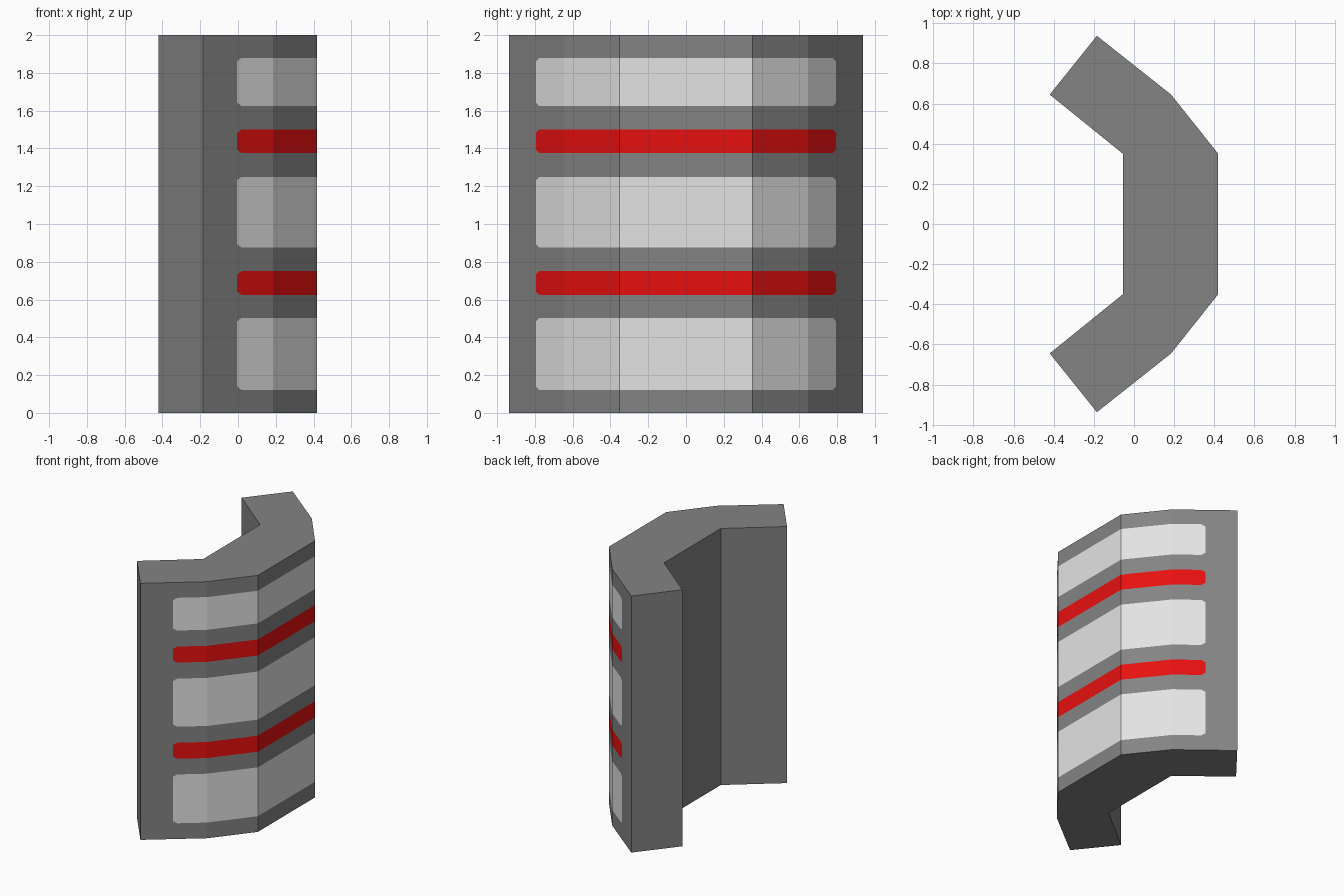
import bpy, bmesh
from mathutils import Vector

if "Cube" in bpy.data.objects:
    bpy.data.objects.remove(bpy.data.objects["Cube"])

HEIGHT, END, CHAMFER = 2.0, 0.795, 0.018
# painted bands: bottom, top, material slot
BANDS = [(0.122, 0.503, 1), (0.625, 0.75, 2), (0.875, 1.25, 1),
         (1.375, 1.5, 2), (1.625, 1.88, 1)]


def material(name, rgb):
    m = bpy.data.materials.new(name)
    m.diffuse_color = (*rgb, 1)
    m.use_nodes = True
    m.node_tree.nodes["Principled BSDF"].inputs["Base Color"].default_value = m.diffuse_color
    return m


# angled wall plan, mirrored across y
half = [(-0.055, 0.35), (-0.42, 0.645), (-0.185, 0.938), (0.185, 0.645), (0.418, 0.352)]
plan = half + [(x, -y) for x, y in reversed(half)]
bm = bmesh.new()
base = bm.faces.new([bm.verts.new((x, y, 0)) for x, y in plan])
ext = bmesh.ops.extrude_face_region(bm, geom=[base])
bmesh.ops.translate(bm, vec=(0, 0, HEIGHT),
                    verts=[v for v in ext["geom"] if isinstance(v, bmesh.types.BMVert)])
bmesh.ops.recalc_face_normals(bm, faces=bm.faces)


def outer(f):
    return f.normal.x > 0.3


def cut(point, normal, test=lambda f: True):
    faces = [f for f in bm.faces if outer(f) and test(f)]
    edges = {e for f in faces for e in f.edges}
    verts = {v for f in faces for v in f.verts}
    bmesh.ops.bisect_plane(bm, geom=faces + list(edges) + list(verts), dist=1e-5,
                           plane_co=Vector(point), plane_no=Vector(normal))
    bm.normal_update()


# panel outlines cut into the outer faces
for s in (-1, 1):
    cut((0, s * END, 0), (0, 1, 0))
for lo, hi, _ in BANDS:
    for z in (lo, hi):
        cut((0, 0, z), (0, 0, 1))

# clipped panel corners
for lo, hi, _ in BANDS:
    for s in (-1, 1):
        for z, t in ((lo, -1), (hi, 1)):
            cut((0, s * (END - CHAMFER), z), (0, s, t),
                lambda f: lo < f.calc_center_median().z < hi
                and 0.645 < s * f.calc_center_median().y < END)

# paint by height and position
for f in bm.faces:
    c = f.calc_center_median()
    if not outer(f) or abs(c.y) > END:
        continue
    for lo, hi, slot in BANDS:
        if lo < c.z < hi:
            edge = min(c.z - lo, hi - c.z) + END - abs(c.y)
            if edge > CHAMFER:
                f.material_index = slot

mesh = bpy.data.meshes.new("curved_wall_panel")
bm.to_mesh(mesh)
bm.free()
mesh.materials.append(material("dark grey", (0.23, 0.23, 0.23)))
mesh.materials.append(material("pale grey", (0.77, 0.77, 0.77)))
mesh.materials.append(material("red", (0.8, 0.005, 0.005)))
obj = bpy.data.objects.new("curved_wall_panel", mesh)
bpy.context.collection.objects.link(obj)
